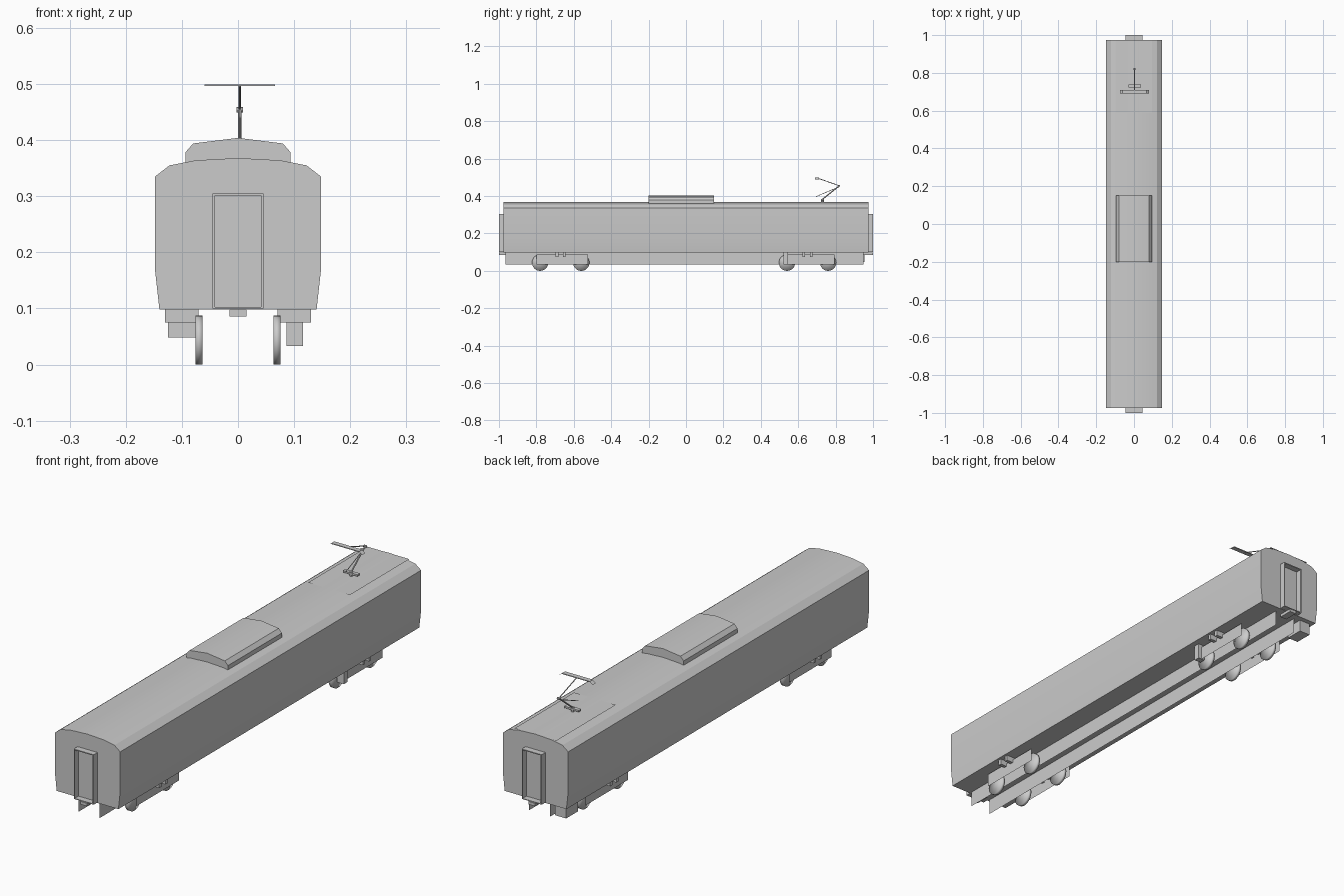
import bpy, bmesh, math
from mathutils import Vector

if "Cube" in bpy.data.objects:
    bpy.data.objects.remove(bpy.data.objects["Cube"])


def finish(name, bm, angle=None):
    bmesh.ops.recalc_face_normals(bm, faces=bm.faces)
    me = bpy.data.meshes.new(name)
    bm.to_mesh(me)
    bm.free()
    ob = bpy.data.objects.new(name, me)
    bpy.context.collection.objects.link(ob)
    if angle is not None:
        bpy.ops.object.select_all(action='DESELECT')
        ob.select_set(True)
        bpy.context.view_layer.objects.active = ob
        bpy.ops.object.shade_smooth_by_angle(angle=math.radians(angle))
    return ob


def box(name, x0, x1, y0, y1, z0, z1):
    bm = bmesh.new()
    bmesh.ops.create_cube(bm, size=1)
    for v in bm.verts:
        v.co = ((x0 + x1) / 2 + v.co.x * (x1 - x0),
                (y0 + y1) / 2 + v.co.y * (y1 - y0),
                (z0 + z1) / 2 + v.co.z * (z1 - z0))
    return finish(name, bm)


def sheet(name, corners):
    bm = bmesh.new()
    bm.faces.new([bm.verts.new(c) for c in corners])
    return finish(name, bm)


def extrude_y(name, half, y0, y1, angle):
    # half profile from bottom to the centre line, mirrored across x
    pts = half + [(-x, z) for x, z in reversed(half) if x > 0]
    bm = bmesh.new()
    f = bm.faces.new([bm.verts.new((x, y0, z)) for x, z in pts])
    ext = bmesh.ops.extrude_face_region(bm, geom=[f])
    for v in ext['geom']:
        if isinstance(v, bmesh.types.BMVert):
            v.co.y = y1
    return finish(name, bm, angle)


def rod(name, a, b, r, seg=8, angle=40):
    a, b = Vector(a), Vector(b)
    bm = bmesh.new()
    bmesh.ops.create_cone(bm, cap_ends=True, segments=seg, radius1=r, radius2=r,
                          depth=(b - a).length)
    rot = (b - a).to_track_quat('Z', 'Y')
    for v in bm.verts:
        v.co = rot @ v.co + (a + b) / 2
    return finish(name, bm, angle)


# Body shell and raised roof unit
extrude_y("car_body", [(.14, .098), (.148, .17), (.148, .335), (.122, .355),
                       (.075, .364), (0, .368)], -.975, .975, 20)
extrude_y("roof_unit", [(.094, .35), (.094, .378), (.08, .394), (0, .404)], -.2, .15, 20)

# Flat roof panel under the current collector
sheet("roof_panel", [(-.095, .59, .3665), (.095, .59, .3665),
                     (.095, .975, .3665), (-.095, .975, .3665)])

# Open gangway frames and couplers at both ends
for s, end in ((-1, "front"), (1, "rear")):
    y0, y1 = sorted((s * .97, s * 1.0))
    for sx in (-1, 1):
        x0, x1 = sorted((sx * .041, sx * .045))
        box(end + "_gangway_side", x0, x1, y0, y1, .1, .305)
    box(end + "_gangway_top", -.045, .045, y0, y1, .301, .305)
    box(end + "_gangway_sill", -.041, .041, y0, y1, .1, .103)
    y0, y1 = sorted((s * .94, s * 1.0))
    box(end + "_coupler", -.015, .015, y0, y1, .086, .098)

# Long thin underframe sheets
for sx in (-1, 1):
    x = sx * .048
    sheet("underframe_sheet", [(x, -.965, .033), (x, .95, .033), (x, .95, .1), (x, -.965, .1)])

# Bogies
for c in (-.67, .65):
    for sx in (-1, 1):
        for dy in (-.11, .11):
            rod("wheel", (sx * .063, c + dy, .0435), (sx * .076, c + dy, .0435), .0435, 32, 180)
        x = sx * .1
        sheet("bogie_side_plate", [(x, c - .13, .033), (x, c + .145, .033),
                                   (x, c + .145, .088), (x, c - .13, .088)])
        x0, x1 = sorted((sx * .07, sx * .13))
        for dy in (-.02, .02):
            box("bogie_bracket", x0, x1, c + dy - .007, c + dy + .007, .075, .099)

# Underfloor boxes
box("left_equipment_box", -.125, -.075, .88, .955, .048, .099)
box("right_equipment_box", .086, .116, .52, .545, .033, .099)

# Current collector: base, folding arms and contact head
rod("collector_post", (.003, .73, .36), (.003, .73, .385), .007)
box("collector_base", -.03, .036, .722, .738, .376, .383)
rod("lower_arm", (.003, .73, .383), (.003, .82, .455), .003)
rod("upper_arm", (.003, .82, .455), (.003, .70, .497), .002)
rod("control_rod", (.003, .82, .45), (.003, .695, .397), .0015)
rod("knuckle", (-.003, .82, .454), (.009, .82, .454), .005)
box("contact_strip", -.06, .066, .69, .71, .496, .499)
for sx in (-1, 1):
    a, b = .003 + sx * .063, .003 + sx * .077
    sheet("contact_horn", [(a, .69, .498), (b, .69, .488), (b, .71, .488), (a, .71, .498)])
